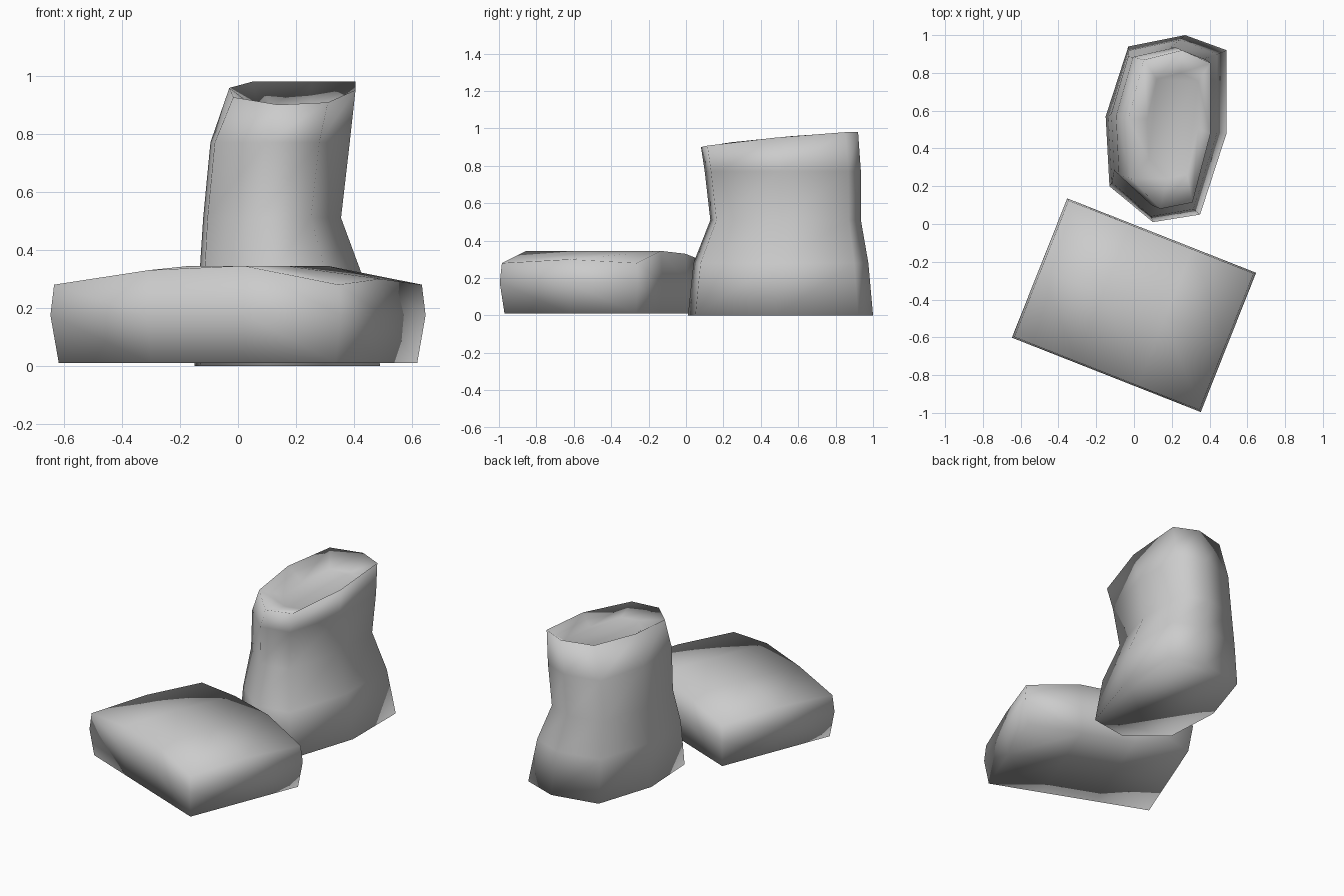
import bpy
import bmesh
from mathutils import Vector

if "Cube" in bpy.data.objects:
    bpy.data.objects.remove(bpy.data.objects["Cube"])


def finish(bm, name):
    bmesh.ops.recalc_face_normals(bm, faces=bm.faces)
    for f in bm.faces:
        f.smooth = True
    mesh = bpy.data.meshes.new(name)
    bm.to_mesh(mesh)
    bm.free()
    obj = bpy.data.objects.new(name, mesh)
    bpy.context.collection.objects.link(obj)
    return obj


def bridge(bm, low, high):
    n = len(low)
    for i in range(n):
        j = (i + 1) % n
        bm.faces.new((low[i], low[j], high[j], high[i]))


# Soft slab: rotated block, three by two grid, bulging top
bm = bmesh.new()
centre = Vector((0, -0.43, 0))
u, v = Vector((0.99, -0.39, 0)), Vector((-0.29, -0.73, 0))


def slab_point(i, j, scale, z):
    p = centre + ((i / 3 - 0.5) * u + (j / 2 - 0.5) * v) * scale
    return bm.verts.new((p.x, p.y, z))


border = ([(i, 0) for i in range(4)] + [(3, 1)]
          + [(i, 2) for i in range(3, -1, -1)] + [(0, 1)])
edge_z, middle_z = (0.28, 0.33, 0.345, 0.28), (0.30, 0.345, 0.345, 0.30)
top = {(i, j): slab_point(i, j, 0.99, (middle_z if j == 1 else edge_z)[i])
       for i in range(4) for j in range(3)}
base = {(i, j): slab_point(i, j, 0.965, 0.01) for i in range(4) for j in range(3)}
for layer in (top, base):
    for i in range(3):
        for j in range(2):
            bm.faces.new([layer[k] for k in ((i, j), (i + 1, j), (i + 1, j + 1), (i, j + 1))])
waist = [slab_point(i, j, 1.01, 0.175) for i, j in border]
bridge(bm, [base[k] for k in border], waist)
bridge(bm, waist, [top[k] for k in border])
finish(bm, "soft_slab")

# Upright stump: eight-sided footprint lofted through fitted levels
bm = bmesh.new()
footprint = [(0.10, 0.01), (0.35, 0.05), (0.49, 0.48), (0.49, 0.92),
             (0.27, 1.0), (-0.03, 0.94), (-0.15, 0.57), (-0.13, 0.20)]
# z, x min, x max, y min, y max
levels = [(0.0, -0.15, 0.49, 0.01, 1.0),
          (0.28, -0.135, 0.44, 0.04, 0.975),
          (0.51, -0.12, 0.355, 0.13, 0.935),
          (0.77, -0.095, 0.385, 0.10, 0.935)]


def ring(x0, x1, y0, y1, height):
    verts = []
    for x, y in footprint:
        px = x0 + (x + 0.15) / 0.64 * (x1 - x0)
        t = (y - 0.01) / 0.99
        verts.append(bm.verts.new((px, y0 + t * (y1 - y0), height(t))))
    return verts


def rim_height(t):
    return 0.90 + 0.08 * min(1, t * 1.15) ** 0.75


rings = [ring(*lv[1:], lambda t, z=lv[0]: z) for lv in levels]
rings.append(ring(-0.03, 0.405, 0.08, 0.92, rim_height))
# Shallow dished top
rings.append(ring(0.07, 0.34, 0.24, 0.80, lambda t: 0.87 + 0.03 * t))
for low, high in zip(rings, rings[1:]):
    bridge(bm, low, high)
bm.faces.new(rings[0])
bm.faces.new(rings[-1])
finish(bm, "upright_stump")
